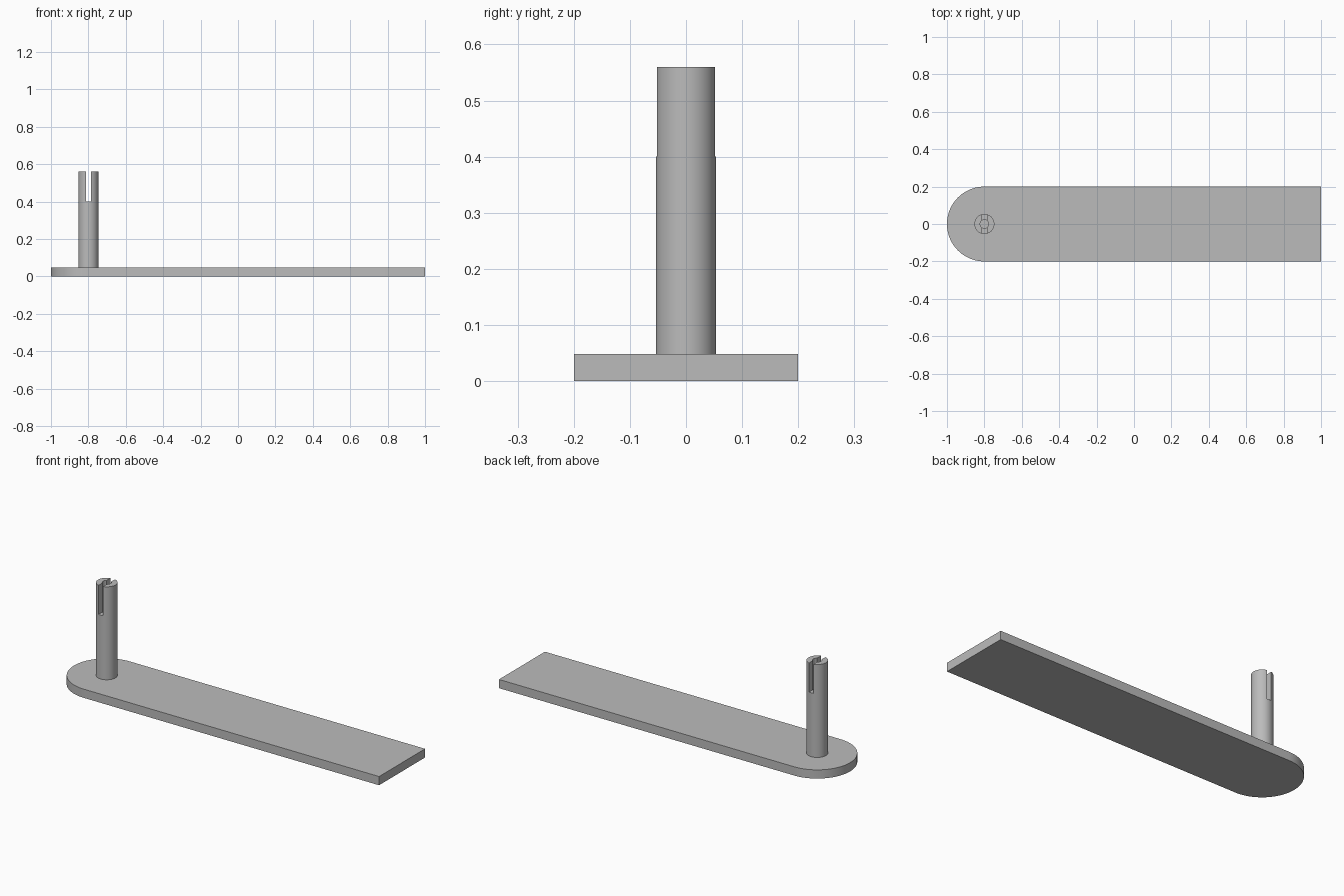
import bpy, bmesh, math

cube = bpy.data.objects.get("Cube")
if cube:
    bpy.data.objects.remove(cube, do_unlink=True)

grey = bpy.data.materials.new("plain_grey")
grey.use_nodes = True
colour = (0.5, 0.5, 0.5, 1)
grey.diffuse_color = colour
grey.node_tree.nodes["Principled BSDF"].inputs["Base Color"].default_value = colour

POST_X = -0.8
BASE_TOP = 0.048
POST_TOP = 0.56


def finish(name, bm):
    bmesh.ops.recalc_face_normals(bm, faces=bm.faces)
    mesh = bpy.data.meshes.new(name)
    bm.to_mesh(mesh)
    bm.free()
    mesh.materials.append(grey)
    obj = bpy.data.objects.new(name, mesh)
    bpy.context.collection.objects.link(obj)
    return obj


def smooth(obj):
    bpy.ops.object.select_all(action='DESELECT')
    obj.select_set(True)
    bpy.context.view_layer.objects.active = obj
    bpy.ops.object.shade_smooth_by_angle(angle=math.radians(30))


def lathe(name, profile, steps=64):
    """Spin a closed (radius, height) profile about the post axis."""
    bm = bmesh.new()
    verts = [bm.verts.new((r, 0, z)) for r, z in profile]
    edges = [bm.edges.new(pair) for pair in zip(verts, verts[1:])]
    bmesh.ops.spin(bm, geom=verts + edges, cent=(0, 0, 0), axis=(0, 0, 1),
                   angle=math.tau, steps=steps)
    bmesh.ops.remove_doubles(bm, verts=bm.verts, dist=1e-5)
    obj = finish(name, bm)
    obj.location.x = POST_X
    return obj


# Flat base: square at one end, half round at the other
bm = bmesh.new()
outline = [(1, -0.2), (1, 0.2)]
for i in range(49):
    a = math.pi / 2 + math.pi * i / 48
    outline.append((POST_X + 0.2 * math.cos(a), 0.2 * math.sin(a)))
face = bm.faces.new([bm.verts.new((x, y, 0)) for x, y in outline])
top = bmesh.ops.extrude_face_region(bm, geom=[face])
bmesh.ops.translate(bm, vec=(0, 0, BASE_TOP),
                    verts=[g for g in top["geom"] if isinstance(g, bmesh.types.BMVert)])
smooth(finish("base_plate", bm))

# Upright post with a blind bore in its upper part
post = lathe("slotted_post", [(0, BASE_TOP), (0.0535, BASE_TOP), (0.0535, POST_TOP),
                              (0.023, POST_TOP), (0.023, 0.31), (0, 0.31)])

# Slot cut front to back across the top of the post
bm = bmesh.new()
bmesh.ops.create_cube(bm, size=1)
bmesh.ops.scale(bm, vec=(0.027, 0.2, 0.2), verts=bm.verts)
cutter = finish("slot_cutter", bm)
cutter.location = (POST_X, 0, 0.5)
cutter.hide_render = True
cutter.hide_set(True)
cut = post.modifiers.new("slot", 'BOOLEAN')
cut.operation = 'DIFFERENCE'
cut.solver = 'EXACT'
cut.object = cutter

# Bake the cut so the shading follows the new edges
bpy.context.view_layer.update()
graph = bpy.context.evaluated_depsgraph_get()
baked = bpy.data.meshes.new_from_object(post.evaluated_get(graph))
post.modifiers.clear()
post.data = baked
bpy.data.objects.remove(cutter, do_unlink=True)
smooth(post)
